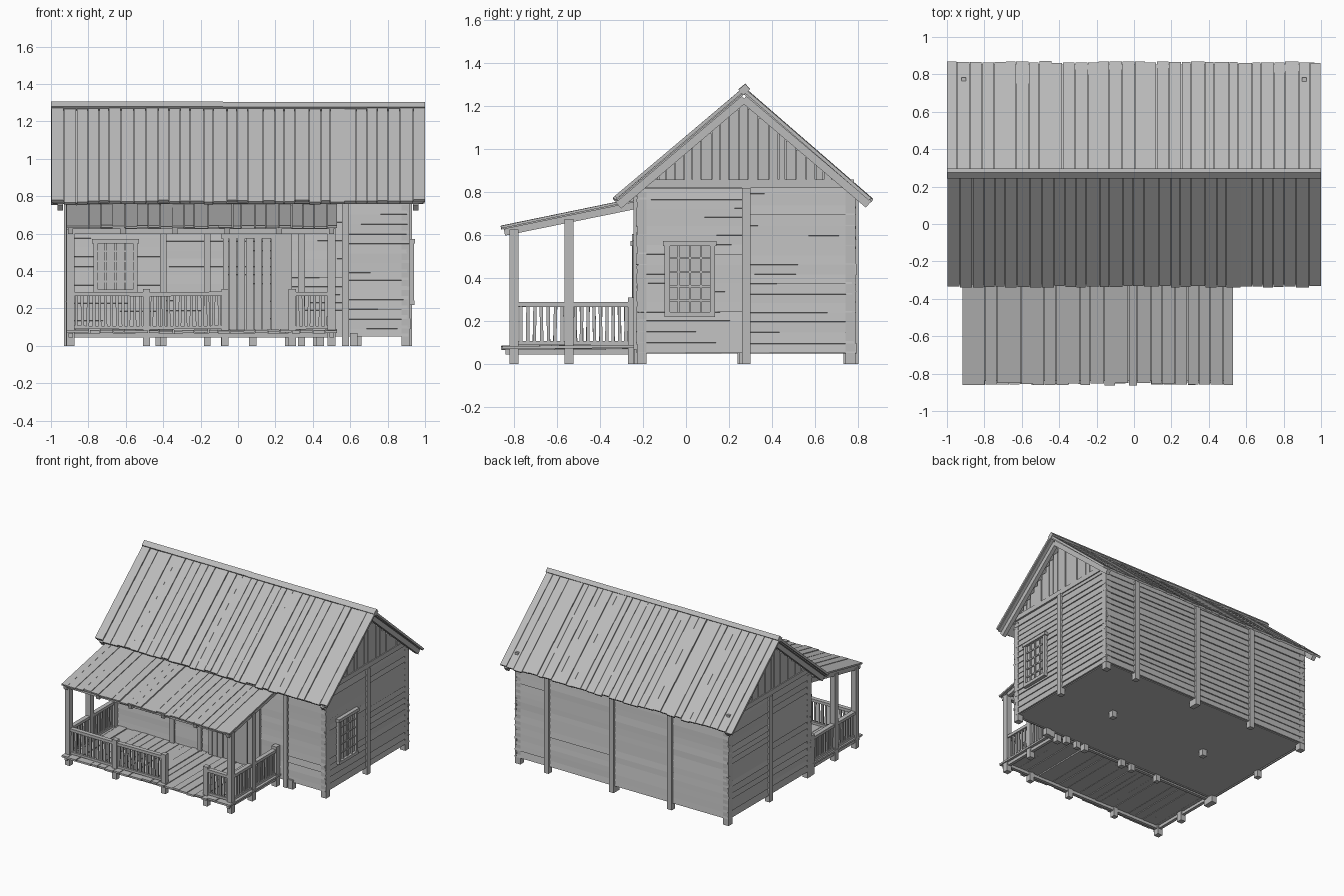
import bpy, bmesh, math, random
from mathutils import Matrix, Vector

random.seed(4)
if "Cube" in bpy.data.objects:
    bpy.data.objects.remove(bpy.data.objects["Cube"])

wood = bpy.data.materials.new("weathered_grey_wood")
wood.use_nodes = True
GREY = (0.5, 0.5, 0.5, 1)
wood.diffuse_color = GREY
wood.node_tree.nodes["Principled BSDF"].inputs["Base Color"].default_value = GREY


def jit(a):
    return random.uniform(-a, a)


def finish(name, bm):
    bmesh.ops.recalc_face_normals(bm, faces=bm.faces)
    mesh = bpy.data.meshes.new(name)
    bm.to_mesh(mesh)
    bm.free()
    mesh.materials.append(wood)
    obj = bpy.data.objects.new(name, mesh)
    bpy.context.collection.objects.link(obj)
    return obj


def box(bm, lo, hi, rot=None):
    """Box between two corners, optionally turned about its centre."""
    lo, hi = Vector(lo), Vector(hi)
    m = Matrix.Translation((lo + hi) / 2)
    if rot:
        m = m @ rot
    bmesh.ops.create_cube(bm, size=1, matrix=m @ Matrix.Diagonal((*(hi - lo), 1)))


def beam(bm, p, q, width, thick):
    """Timber from p to q lying in a plane of constant x; width is along x."""
    p, q = Vector(p), Vector(q)
    d = q - p
    m = Matrix.Translation((p + q) / 2) @ Matrix.Rotation(math.atan2(d.z, d.y), 4, 'X')
    bmesh.ops.create_cube(bm, size=1, matrix=m @ Matrix.Diagonal((width, d.length, thick, 1)))


def post(bm, x, y, z0, z1, w=0.04):
    box(bm, (x - w / 2, y - w / 2, z0), (x + w / 2, y + w / 2, z1))


WX, Y0, Y1 = 0.91, -0.222, 0.782      # outer wall planes
RIDGE, MID = 1.275, 0.27
SLOPE = 0.845


def under_roof(y):
    return RIDGE - 0.03 - SLOPE * abs(y - MID)


# Solid house body with gable ends
bm = bmesh.new()
profile = [(Y0 + .01, .05), (Y1 - .01, .05), (Y1 - .01, .8), (MID, 1.235), (Y0 + .01, .8)]
face = bm.faces.new([bm.verts.new((-WX + .01, y, z)) for y, z in profile])
ext = bmesh.ops.extrude_face_region(bm, geom=[face])
bmesh.ops.translate(bm, vec=(2 * WX - .02, 0, 0),
                    verts=[v for v in ext["geom"] if isinstance(v, bmesh.types.BMVert)])
finish("house_body", bm)


# Lapped horizontal siding, split into runs at the wall posts
def siding(name, axis, side, stops, top=.82):
    bm = bmesh.new()
    for a, b in zip(stops, stops[1:]):
        z = .05
        while z < top - .02:
            h = min(random.uniform(.04, .054), top - z)
            a2 = a - (random.uniform(0, .012) if a == stops[0] else 0)
            b2 = b + (random.uniform(0, .012) if b == stops[-1] else 0)
            tilt = .14 + jit(.05)
            skew = jit(.004)
            if axis == 'x':
                y = Y0 if side < 0 else Y1
                rot = Matrix.Rotation(side * tilt, 4, 'X') @ Matrix.Rotation(skew, 4, 'Y')
                box(bm, (a2, y - .006, z), (b2, y + .006, z + h + .004), rot)
            else:
                x = side * WX
                rot = Matrix.Rotation(-side * tilt, 4, 'Y') @ Matrix.Rotation(skew, 4, 'X')
                box(bm, (x - .006, a2, z), (x + .006, b2, z + h + .004), rot)
            z += h
    finish(name, bm)


siding("front_siding", 'x', -1, [-WX, -.4, .25, .575, WX])
siding("back_siding", 'x', 1, [-WX, -.42, .08, .64, WX])
for side, label in ((1, "left"), (-1, "right")):
    siding(label + "_siding", 'y', side, [Y0, .28, Y1])

    # Gable: vertical boards, sill plate and sloping trim
    bm = bmesh.new()
    y = Y0 + .02
    while y < Y1 - .03:
        w = random.uniform(.032, .05)
        top = min(under_roof(y), under_roof(y + w)) - .004
        d = jit(.003)
        box(bm, (side * WX - .006 + d, y + .002, .84), (side * WX + .006 + d, y + w - .002, top))
        y += w
    box(bm, (side * WX - .012, Y0, .82), (side * WX + .012, Y1, .858))
    for end in (-.315, .85):
        beam(bm, (side * .95, MID, 1.235), (side * .95, end, under_roof(end) - .012), .03, .04)
    finish(label + "_gable", bm)

# Wall posts, running to the ground
bm = bmesh.new()
for x in (-.42, .08, .64):
    post(bm, x, Y1 + .002, 0, .8)
for x in (-.4, -.165, .27, .34, .575):
    post(bm, x, Y0 - .004, 0, .78, .036)
for s in (-1, 1):
    post(bm, s * WX, .28, 0, .82)
    for y in (Y0 + .016, Y1 - .016):
        post(bm, s * .896, y, 0, .8, .046)
finish("wall_posts", bm)

# Stub piers under the floors
bm = bmesh.new()
for x, y in [(-.42, .26), (.42, .27), (.08, Y1 - .03), (-.07, Y0), (.44, Y0), (.62, Y0), (.27, Y0)]:
    post(bm, x, y, 0, .07)
finish("piers", bm)


# Planks laid side by side along x, each running from p to q in the yz plane
def planks(name, x0, x1, count, p, q, thick, ragged):
    bm = bmesh.new()
    step = (x1 - x0) / count
    edges = [x0] + [x0 + step * i + jit(step * .18) for i in range(1, count)] + [x1]
    d = (Vector((0, *q)) - Vector((0, *p))).normalized()
    for a, b in zip(edges, edges[1:]):
        start = Vector(((a + b) / 2, *p)) + d * random.uniform(0, ragged)
        end = Vector(((a + b) / 2 + jit(.003), *q)) + Vector((0, 0, jit(.002)))
        lift = Vector((0, 0, jit(.004)))
        beam(bm, start + lift, end + lift, b - a - .003, thick)
    finish(name, bm)


planks("front_roof_planks", -1, 1, 32, (-.335, .765), (MID, RIDGE), .016, .012)
planks("back_roof_planks", -1, 1, 32, (.865, .76), (MID, RIDGE), .016, .012)
planks("porch_roof_planks", -.92, .53, 23, (-.862, .634), (-.225, .765), .012, .016)
planks("porch_floor_planks", -.92, .53, 23, (-.862, .075), (-.225, .08), .014, .016)

# Roof underlay closes the gaps between the planks
bm = bmesh.new()
for end in (-.32, .85):
    beam(bm, (0, MID, RIDGE - .016), (0, end, RIDGE - .016 - SLOPE * abs(end - MID)), 1.98, .008)
beam(bm, (-.195, -.84, .628), (-.195, -.225, .755), 1.43, .006)
finish("roof_underlay", bm)

# Ridge cap of two lapped timbers
bm = bmesh.new()
for x0, x1, z in ((-1, -.08, .002), (-.1, 1, 0)):
    box(bm, (x0, MID - .02, 1.26 + z), (x1, MID + .022, 1.294 + z), Matrix.Rotation(.7, 4, 'X'))
finish("ridge_cap", bm)

# Porch frame: posts, front beam, rafters and floor joists
bm = bmesh.new()
for x in (-.895, .5):
    post(bm, x, -.8, 0, .625, .042)
    post(bm, x, -.545, 0, .675, .042)
    post(bm, x, -.25, 0, .31, .042)
    box(bm, (x - .012, -.84, .045), (x + .012, -.23, .068))
for x in (-.49, -.07, .29):
    post(bm, x, -.8, 0, .305, .038)
for i in range(6):
    x = -.895 + i * .279
    beam(bm, (x, -.845, .612), (x, -.225, .738), .028, .03)
box(bm, (-.9, -.815, .597), (.52, -.785, .626))
for y in (-.8, -.25):
    box(bm, (-.9, y - .012, .045), (.51, y + .012, .068))
finish("porch_frame", bm)


# Railing between two points on the porch
def railing(bm, p, q):
    p, q = Vector((*p, 0)), Vector((*q, 0))
    d = q - p
    turn = Matrix.Rotation(math.atan2(d.y, d.x), 4, 'Z')
    mid = (p + q) / 2
    for z, w, h in ((.277, .034, .022), (.098, .022, .018)):
        m = Matrix.Translation(mid + Vector((0, 0, z))) @ turn @ Matrix.Rotation(jit(.012), 4, 'Y')
        bmesh.ops.create_cube(bm, size=1, matrix=m @ Matrix.Diagonal((d.length, w, h, 1)))
    n = round(d.length / .031)
    for i in range(1, n):
        c = p + d * (i / n) + Vector((0, 0, .185))
        m = Matrix.Translation(c) @ turn @ Matrix.Rotation(jit(.03), 4, 'Y')
        bmesh.ops.create_cube(bm, size=1, matrix=m @ Matrix.Diagonal((.015, .012, .175, 1)))


bm = bmesh.new()
for x0, x1 in ((-.895, -.49), (-.49, -.07), (.29, .5)):
    railing(bm, (x0, -.8), (x1, -.8))
for x in (-.895, .5):
    railing(bm, (x, -.8), (x, -.545))
    railing(bm, (x, -.545), (x, -.25))
finish("porch_railing", bm)


# Window facing -y, built at the origin and then placed
def window(name, matrix, w, h):
    bm = bmesh.new()
    a, b = w / 2, h / 2
    box(bm, (-a, -.014, -b), (a, .004, b))
    for s in (-1, 1):
        box(bm, (s * a - .012, -.03, -b), (s * a + .012, 0, b))
    box(bm, (-a - .02, -.036, b - .012), (a + .02, 0, b + .012))
    box(bm, (-a - .012, -.034, -b - .012), (a + .012, 0, -b + .012))
    for i in range(1, 4):
        x = -a + w * i / 4
        box(bm, (x - .005, -.024, -b), (x + .005, 0, b))
    for i in range(1, 5):
        z = -b + h * i / 5
        box(bm, (-a, -.022, z - .005), (a, 0, z + .005))
    finish(name, bm).matrix_world = matrix


window("front_window", Matrix.Translation((-.655, Y0, .425)), .21, .27)
window("side_window", Matrix.Translation((WX, .018, .395)) @ Matrix.Rotation(math.pi / 2, 4, 'Z'), .21, .33)

# Plank door with frame
bm = bmesh.new()
for i in range(6):
    x = -.05 + i * .045
    box(bm, (x + .002, Y0 - .022 + jit(.003), .085), (x + .043, Y0, .575 + jit(.004)))
for x in (-.065, .235):
    box(bm, (x - .015, Y0 - .026, .08), (x + .015, Y0, .59))
box(bm, (-.09, Y0 - .03, .575), (.26, Y0, .605))
finish("door", bm)
